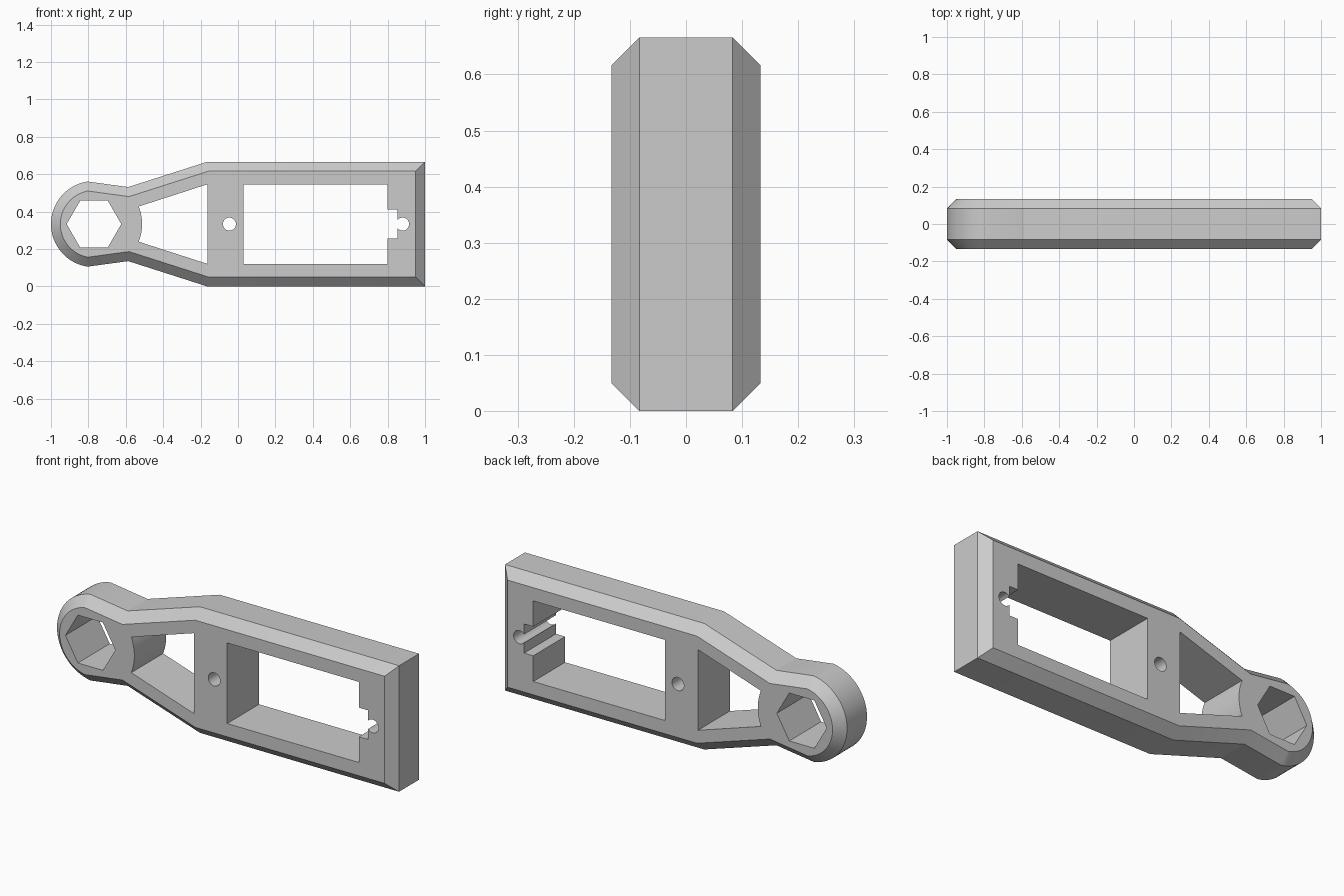
import bpy, bmesh, math
from mathutils import Vector

if "Cube" in bpy.data.objects:
    bpy.data.objects.remove(bpy.data.objects["Cube"], do_unlink=True)

MID = 0.333            # height of the mirror line
HALF = 0.133           # half thickness
BEVEL = 0.05
HEAD = -0.77           # x of the round head
HEAD_R = 0.23

grey = bpy.data.materials.new("plain grey")
grey.diffuse_color = (0.6, 0.6, 0.6, 1)
grey.use_nodes = True
grey.node_tree.nodes["Principled BSDF"].inputs["Base Color"].default_value = (0.6, 0.6, 0.6, 1)


def arc(cx, r, start, end, steps):
    """Points on an arc around (cx, 0), angles in degrees."""
    angles = [math.radians(start + (end - start) * i / steps) for i in range(steps + 1)]
    return [Vector((cx + r * math.cos(a), r * math.sin(a))) for a in angles]


def inset(points, d):
    """Move every side of a counter-clockwise outline inward by d."""
    out = []
    for i, p in enumerate(points):
        a = (p - points[i - 1]).normalized()
        b = (points[(i + 1) % len(points)] - p).normalized()
        na, nb = Vector((-a.y, a.x)), Vector((-b.y, b.x))
        out.append(p + (na + nb) * d / (1 + na.dot(nb)))
    return out


def loft(name, rings):
    """Closed solid through (outline, y) rings."""
    bm = bmesh.new()
    loops = [[bm.verts.new((p.x, y, MID + p.y)) for p in pts] for pts, y in rings]
    bm.faces.new(loops[0])
    bm.faces.new(loops[-1])
    for lo, hi in zip(loops, loops[1:]):
        for i in range(len(lo)):
            bm.faces.new((lo[i - 1], lo[i], hi[i], hi[i - 1]))
    bmesh.ops.recalc_face_normals(bm, faces=bm.faces)
    mesh = bpy.data.meshes.new(name)
    bm.to_mesh(mesh)
    bm.free()
    mesh.materials.append(grey)
    obj = bpy.data.objects.new(name, mesh)
    bpy.context.collection.objects.link(obj)
    return obj


# Body: bar, tapered neck and round head, bevelled along front and back rims
upper = [Vector(p) for p in ((1, MID), (-0.165, MID), (-0.587, 0.198))]
lower = [Vector((p.x, -p.y)) for p in reversed(upper)]
outline = upper + arc(HEAD, HEAD_R, 98.5, 261.5, 32) + lower
rim = inset(outline, BEVEL)
body = loft("wrench_holder_body", [(rim, -HALF), (outline, BEVEL - HALF),
                                   (outline, HALF - BEVEL), (rim, HALF)])

# Openings through the body
hexagon = arc(HEAD, 0.146, 0, 300, 5)
round_hole = arc(-0.046, 0.035, 0, 345, 23)
window = [Vector((-0.163, -0.213)), Vector((-0.163, 0.213))] + arc(HEAD, 0.257, 21.5, -21.5, 16)
slot_top = [Vector(p) for p in ((0.03, 0.213), (0.8, 0.213), (0.8, 0.077), (0.853, 0.077))]
slot = slot_top + arc(0.88, 0.035, 141, -141, 20) + [Vector((p.x, -p.y)) for p in reversed(slot_top)]

cutters = []
for name, shape in (("hex_socket", hexagon), ("pin_hole", round_hole),
                    ("tapered_window", window), ("long_slot", slot)):
    cutter = loft(name + "_cutter", [(shape, -0.3), (shape, 0.3)])
    cutter.hide_render = True
    mod = body.modifiers.new(name, 'BOOLEAN')
    mod.operation = 'DIFFERENCE'
    mod.solver = 'EXACT'
    mod.object = cutter
    cutters.append(cutter)

# Apply the cuts, remove the cutters and shade
bpy.ops.object.select_all(action='DESELECT')
body.select_set(True)
bpy.context.view_layer.objects.active = body
for mod in list(body.modifiers):
    bpy.ops.object.modifier_apply(modifier=mod.name)
for cutter in cutters:
    bpy.data.objects.remove(cutter, do_unlink=True)
bpy.ops.object.shade_smooth_by_angle(angle=math.radians(25))
